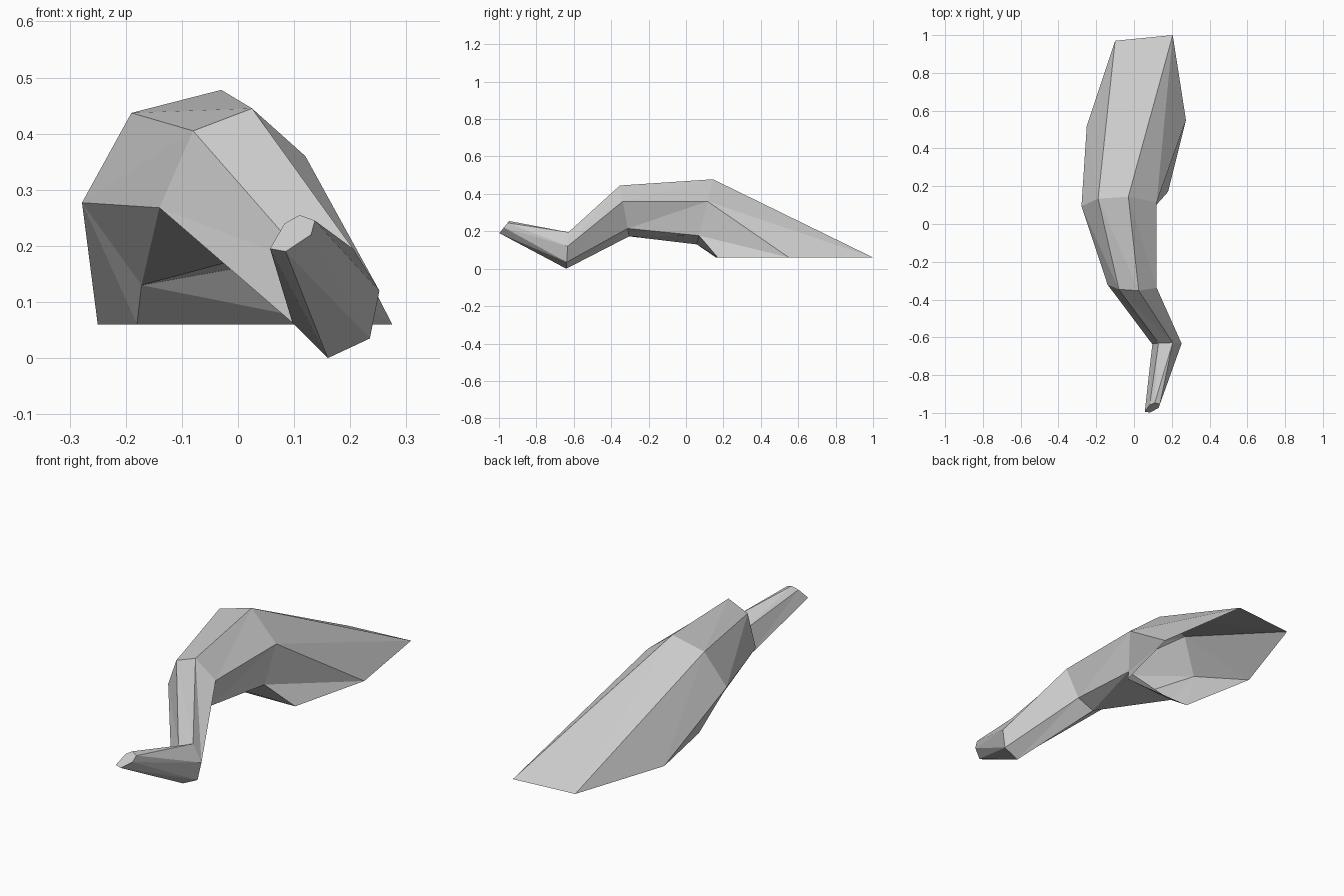
import bpy
import bmesh

# Remove the default cube if the scene has one
default_cube = bpy.data.objects.get("Cube")
if default_cube:
    bpy.data.objects.remove(default_cube, do_unlink=True)


def make_material(name, colour):
    material = bpy.data.materials.new(name)
    material.use_nodes = True
    material.diffuse_color = colour
    shader = material.node_tree.nodes["Principled BSDF"]
    shader.inputs["Base Color"].default_value = colour
    return material


def slanted_ring(outline, depth, slope):
    """Lay a front (x, z) outline on a plane whose y changes with height."""
    return [(x, depth + slope * z, z) for x, z in outline]


def flat_ring(outline, height):
    """Lay a plan (x, y) outline at one height."""
    return [(x, y, height) for x, y in outline]


def loft(name, rings, material):
    """Join matching rings with flat triangles and close only the last ring."""
    bm = bmesh.new()
    loops = [[bm.verts.new(point) for point in ring] for ring in rings]
    for lower, upper in zip(loops, loops[1:]):
        count = len(lower)
        for i in range(count):
            j = (i + 1) % count
            bm.faces.new((lower[i], upper[j], lower[j]))
            bm.faces.new((lower[i], upper[i], upper[j]))
    bm.faces.new(loops[-1])
    bmesh.ops.recalc_face_normals(bm, faces=bm.faces)
    mesh = bpy.data.meshes.new(name)
    bm.to_mesh(mesh)
    bm.free()
    mesh.materials.append(material)
    limb = bpy.data.objects.new(name, mesh)
    bpy.context.collection.objects.link(limb)
    return limb


# Open root of the limb, resting level
root = flat_ring([(-.25, .52), (-.1, .97), (.205, 1), (.275, .55),
                  (.18, .17), (-.18, .16)], .06)

# Raised hump, where the limb is thickest
hump = slanted_ring([(-.278, .277), (-.19, .437), (-.03, .478), (.12, .36),
                     (.09, .177), (-.172, .13)], .025, .25)

# Upper bend
bend = slanted_ring([(-.14, .268), (-.08, .405), (.025, .445), (.12, .36),
                     (.07, .215), (-.01, .173)], -.273, -.18)

# Lower bend, touching the ground
heel = slanted_ring([(.097, .063), (.13, .165), (.205, .195), (.252, .12),
                     (.235, .035), (.16, 0)], -.64, .06)

# Blunt upturned tip
tip = slanted_ring([(.057, .195), (.083, .24), (.11, .255), (.137, .245),
                    (.13, .22), (.085, .19)], -1.15, .8)

grey = make_material("plain grey", (.6, .6, .6, 1))
loft("bent_limb", [root, hump, bend, heel, tip], grey)
